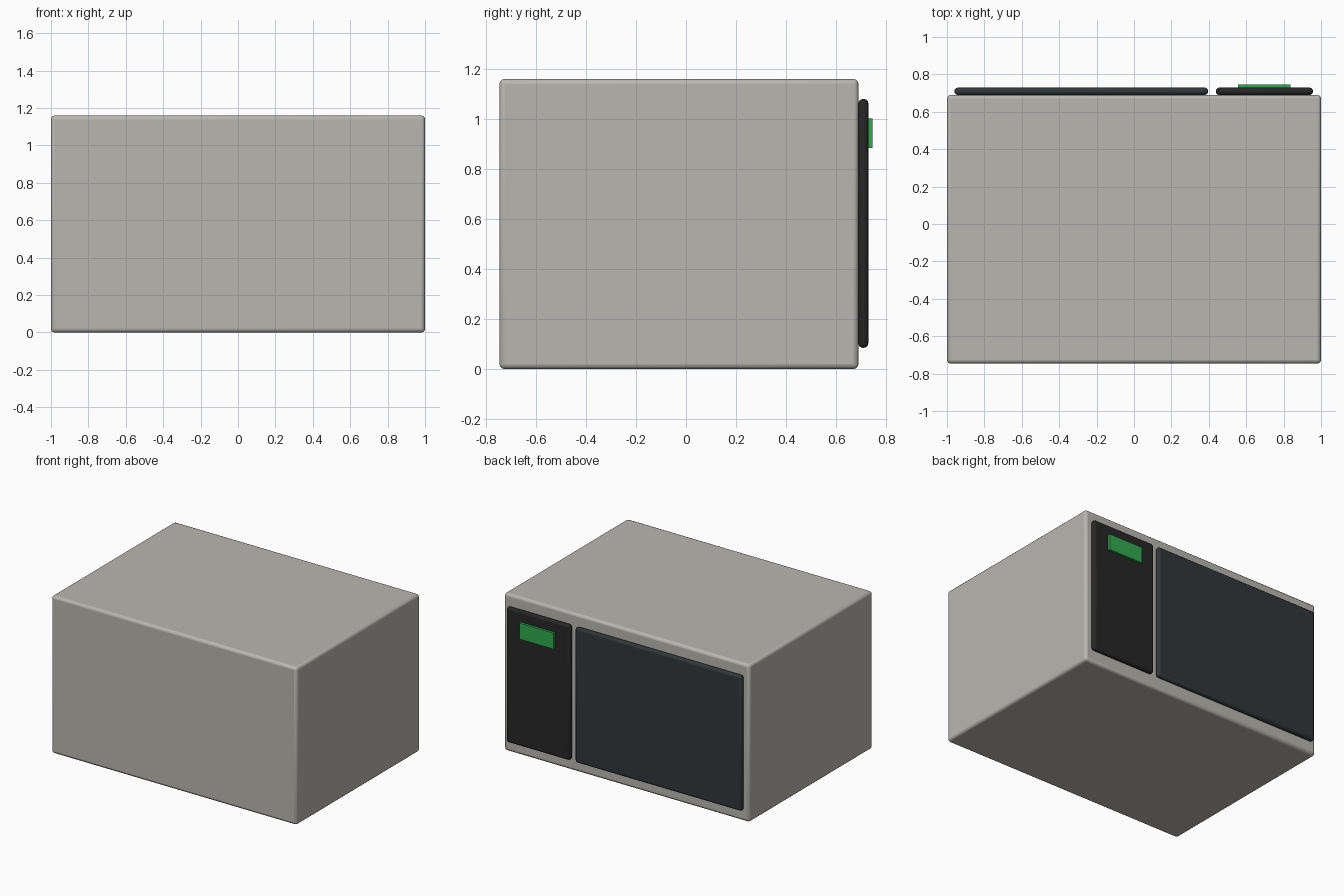
import bpy
from math import radians

if "Cube" in bpy.data.objects:
    bpy.data.objects.remove(bpy.data.objects["Cube"])


def material(name, color):
    mat = bpy.data.materials.new(name)
    mat.diffuse_color = (*color, 1)
    mat.use_nodes = True
    mat.node_tree.nodes["Principled BSDF"].inputs["Base Color"].default_value = mat.diffuse_color
    return mat


def box(name, x, y, z, mat, bevel=0, segments=3):
    """Box from (min, max) ranges, with rounded edges."""
    ranges = (x, y, z)
    bpy.ops.mesh.primitive_cube_add(size=1, location=[(a + b) / 2 for a, b in ranges])
    obj = bpy.context.object
    obj.name = name
    obj.scale = [b - a for a, b in ranges]
    bpy.ops.object.transform_apply(location=False, rotation=False, scale=True)
    obj.data.materials.append(mat)
    if bevel:
        mod = obj.modifiers.new("rounded_edges", "BEVEL")
        mod.width = bevel
        mod.segments = segments
        bpy.ops.object.shade_smooth_by_angle(angle=radians(35))
    return obj


casing = material("casing_grey", (0.48, 0.47, 0.43))
glass = material("dark_glass", (0.03, 0.038, 0.042))
black = material("panel_black", (0.02, 0.02, 0.021))
green = material("display_green", (0.03, 0.4, 0.08))

# Oven casing
box("body", (-1, 1), (-0.746, 0.69), (0, 1.16), casing, 0.02)

# Door and control panel side by side on the +y face
box("door", (-0.96, 0.396), (0.69, 0.729), (0.085, 1.08), glass, 0.017)
box("control_panel", (0.438, 0.957), (0.69, 0.729), (0.085, 1.08), black, 0.017)

# Lit display on the control panel
box("display", (0.556, 0.836), (0.722, 0.746), (0.884, 1.002), green)
